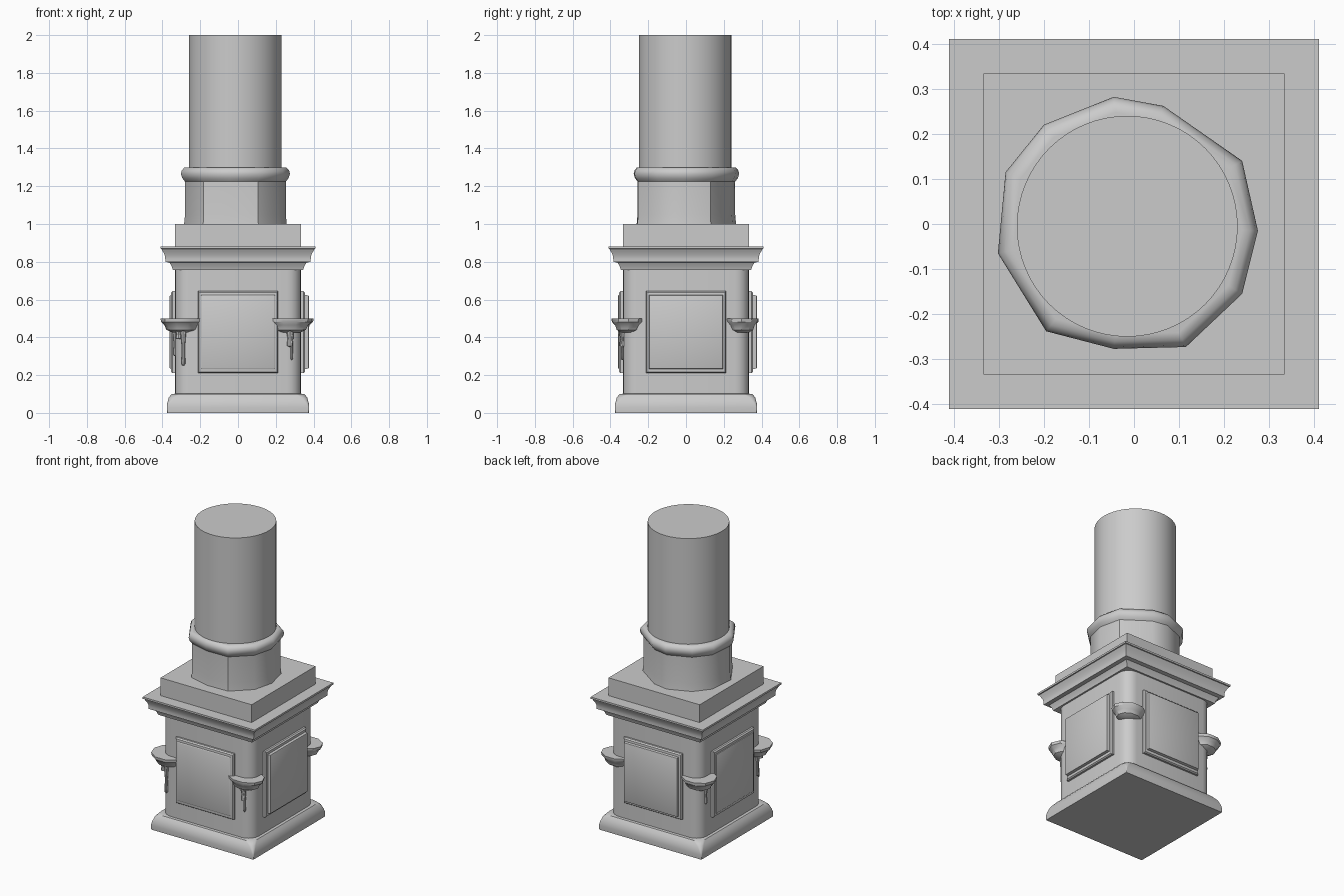
import bpy, bmesh, math
from mathutils import Matrix

if "Cube" in bpy.data.objects:
    bpy.data.objects.remove(bpy.data.objects["Cube"])


def loft(name, rings, rot=0.0, angle=35):
    """Skin equal-length closed rings and cap both ends."""
    bm = bmesh.new()
    vr = [[bm.verts.new(p) for p in r] for r in rings]
    n = len(vr[0])
    for a, b in zip(vr, vr[1:]):
        for i in range(n):
            j = (i + 1) % n
            bm.faces.new((a[i], a[j], b[j], b[i]))
    bm.faces.new(vr[0][::-1])
    bm.faces.new(vr[-1])
    bmesh.ops.recalc_face_normals(bm, faces=bm.faces)
    bm.transform(Matrix.Rotation(rot, 4, 'Z'))
    me = bpy.data.meshes.new(name)
    bm.to_mesh(me)
    bm.free()
    ob = bpy.data.objects.new(name, me)
    bpy.context.collection.objects.link(ob)
    bpy.ops.object.select_all(action='DESELECT')
    bpy.context.view_layer.objects.active = ob
    ob.select_set(True)
    bpy.ops.object.shade_smooth_by_angle(angle=math.radians(angle))
    return ob


def square(h, z, r=0.0, seg=5):
    """Square ring of half size h; r > 0 rounds the corners."""
    if r == 0:
        return [(h, h, z), (-h, h, z), (-h, -h, z), (h, -h, z)]
    pts = []
    for k, (sx, sy) in enumerate(((1, 1), (-1, 1), (-1, -1), (1, -1))):
        for i in range(seg + 1):
            a = math.pi / 2 * (k + i / seg)
            pts.append((sx * (h - r) + r * math.cos(a),
                        sy * (h - r) + r * math.sin(a), z))
    return pts


def disc(cx, cy, rx, ry, z, n):
    return [(cx + rx * math.cos(2 * math.pi * i / n),
             cy + ry * math.sin(2 * math.pi * i / n), z) for i in range(n)]


# Pedestal: moulded base, rounded body, cornice, top block
loft("base", [square(h, z, r) for h, z, r in (
    (0.375, 0, 0.004), (0.377, 0.03, 0.006), (0.375, 0.05, 0.015),
    (0.367, 0.08, 0.03), (0.352, 0.1, 0.05), (0.33, 0.102, 0.07))])
loft("body", [square(0.334, 0.09, 0.075), square(0.334, 0.77, 0.075)])
loft("cornice", [square(h, z) for h, z in (
    (0.345, 0.757), (0.35, 0.775), (0.362, 0.795), (0.385, 0.80), (0.385, 0.815),
    (0.388, 0.835), (0.398, 0.855), (0.405, 0.868), (0.411, 0.87), (0.411, 0.882))])
loft("top_block", [square(0.334, 0.87), square(0.334, 1.0)])

# Raised panel on each face: bevelled flange, then a proud slab
for k, (side, depth) in enumerate((("front", 0.36), ("right", 0.375),
                                   ("back", 0.375), ("left", 0.362))):
    prof = [(0.213, 0.21, 0.645, 0.32), (0.213, 0.21, 0.645, 0.346),
            (0.206, 0.216, 0.638, 0.354), (0.196, 0.232, 0.624, 0.356),
            (0.194, 0.235, 0.622, depth - 0.002), (0.19, 0.239, 0.618, depth)]
    loft("panel_" + side, [[(-w, -d, a), (w, -d, a), (w, -d, b), (-w, -d, b)]
                           for w, a, b, d in prof], rot=k * math.pi / 2)

# Bowl-shaped brackets around the four corners
corners = {"front_left": (-0.295, -0.29, 0.115, 0.11),
           "front_right": (0.275, -0.305, 0.118, 0.09),
           "back_right": (0.29, 0.295, 0.11, 0.088),
           "back_left": (-0.3, 0.29, 0.11, 0.1)}
for name, (cx, cy, rx, ry) in corners.items():
    loft("bracket_" + name, [disc(cx, cy, rx * s, ry * s, z, 10) for s, z in (
        (0.45, 0.425), (0.72, 0.44), (0.82, 0.465), (0.98, 0.482),
        (1.0, 0.50), (0.85, 0.50))])

# Drips hanging below the brackets
for i, (x, y, r, z) in enumerate(((-0.29, -0.336, 0.014, 0.25), (-0.315, -0.33, 0.02, 0.39),
                                  (0.275, -0.336, 0.02, 0.35), (0.285, -0.338, 0.009, 0.28),
                                  (-0.333, -0.27, 0.014, 0.3), (-0.333, 0.27, 0.014, 0.32))):
    loft("drip_%d" % i, [disc(x, y, r * s, r * s, z + (0.45 - z) * t, 8) for s, t in (
        (0.3, 0), (0.8, 0.05), (0.8, 0.15), (0.6, 0.45), (1, 0.8), (1.4, 1))])

# Worn, uneven collar and drum around the column foot
CX, CY, R = -0.015, -0.005, 0.245
outline = [(-0.045, 0.282), (-0.2, 0.22), (-0.285, 0.115), (-0.302, -0.065),
           (-0.195, -0.238), (-0.045, -0.277), (0.115, -0.273), (0.24, -0.155),
           (0.275, -0.015), (0.24, 0.14), (0.065, 0.262)]


def worn(s, z):
    return [(CX + (x - CX) * s, CY + (y - CY) * s, z) for x, y in outline]


loft("drum", [worn(0.945, 0.99), worn(0.925, 1.05), worn(0.925, 1.24)], angle=40)
loft("collar", [worn(s, z) for s, z in (
    (0.9, 1.215), (0.94, 1.23), (0.975, 1.243), (1.0, 1.265), (0.985, 1.283),
    (0.94, 1.298), (0.88, 1.30))], angle=50)

# Plain column
loft("column", [disc(CX, CY, R, R, 1.0, 64), disc(CX, CY, R, R, 2.0, 64)])
